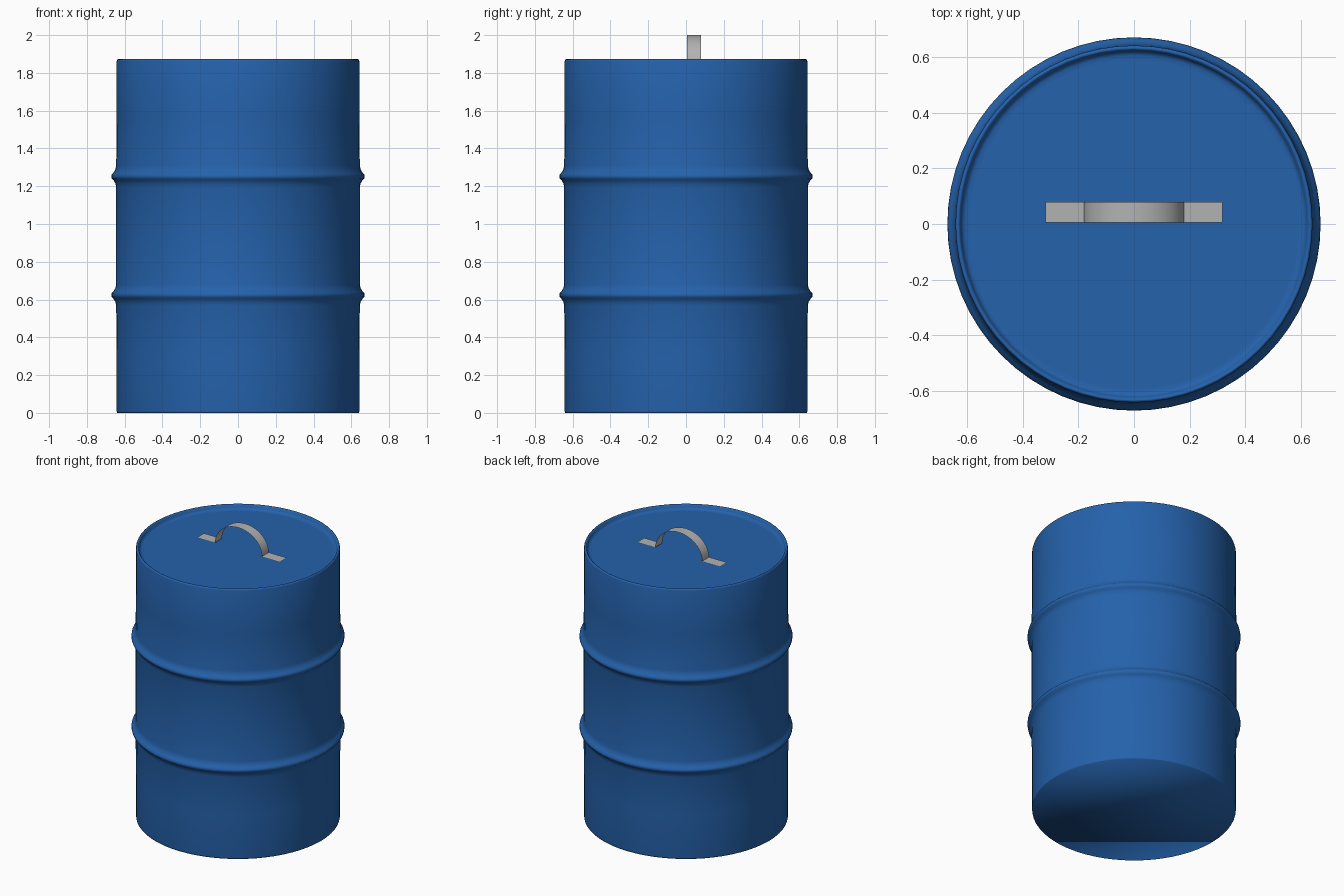
import bpy
import bmesh
import math

cube = bpy.data.objects.get("Cube")
if cube:
    bpy.data.objects.remove(cube, do_unlink=True)

SEGMENTS = 64
LID_Z = 1.842


def make_material(name, rgb):
    mat = bpy.data.materials.new(name)
    mat.use_nodes = True
    color = (*rgb, 1)
    mat.diffuse_color = color
    mat.node_tree.nodes["Principled BSDF"].inputs["Base Color"].default_value = color
    return mat


def finish(name, bm, mat):
    mesh = bpy.data.meshes.new(name)
    bm.to_mesh(mesh)
    bm.free()
    mesh.materials.append(mat)
    obj = bpy.data.objects.new(name, mesh)
    bpy.context.collection.objects.link(obj)
    mesh.shade_smooth()
    return obj


def rib(z):
    """Profile of one rolled hoop around the wall."""
    half = [(0.645, 0.055), (0.65, 0.035), (0.66, 0.019), (0.669, 0.01)]
    lower = [(r, z - d) for r, d in half]
    upper = [(r, z + d) for r, d in reversed(half)]
    return lower + [(0.671, z)] + upper


blue = make_material("blue paint", (0.018, 0.122, 0.41))
steel = make_material("grey steel", (0.45, 0.45, 0.45))

# Drum body: wall, two hoops, rolled rim and sunken lid
profile = [(0.641, 0), (0.642, 0.008), (0.642, 0.3)]
profile += rib(0.624) + [(0.645, 0.94)] + rib(1.252)
profile += [(0.642, 1.56), (0.642, 1.862), (0.639, 1.871), (0.633, 1.874),
            (0.627, 1.87), (0.622, 1.856), (0.616, 1.846), (0.606, LID_Z),
            (0.59, LID_Z)]

bm = bmesh.new()
rings = []
for r, z in profile:
    angles = [math.tau * i / SEGMENTS for i in range(SEGMENTS)]
    rings.append([bm.verts.new((r * math.cos(a), r * math.sin(a), z)) for a in angles])
for low, high in zip(rings, rings[1:]):
    for i in range(SEGMENTS):
        j = (i + 1) % SEGMENTS
        bm.faces.new((low[i], low[j], high[j], high[i]))
bm.faces.new(rings[0][::-1])
bm.faces.new(rings[-1])
finish("drum_body", bm, blue)

# Handle: thin strap with flat feet and an arched grip
foot_z = LID_Z + 0.006
path = [(-0.318, foot_z)]
for i in range(25):
    a = math.pi * (1 - i / 24)
    path.append((0.18 * math.cos(a), foot_z + (2 - foot_z) * math.sin(a)))
path.append((0.318, foot_z))

bm = bmesh.new()
pairs = [[bm.verts.new((x, y, z)) for y in (0.005, 0.08)] for x, z in path]
for a, b in zip(pairs, pairs[1:]):
    bm.faces.new((a[0], b[0], b[1], a[1]))
handle = finish("lid_handle", bm, steel)

bpy.ops.object.select_all(action="DESELECT")
handle.select_set(True)
bpy.context.view_layer.objects.active = handle
bpy.ops.object.shade_smooth_by_angle(angle=math.radians(40))
